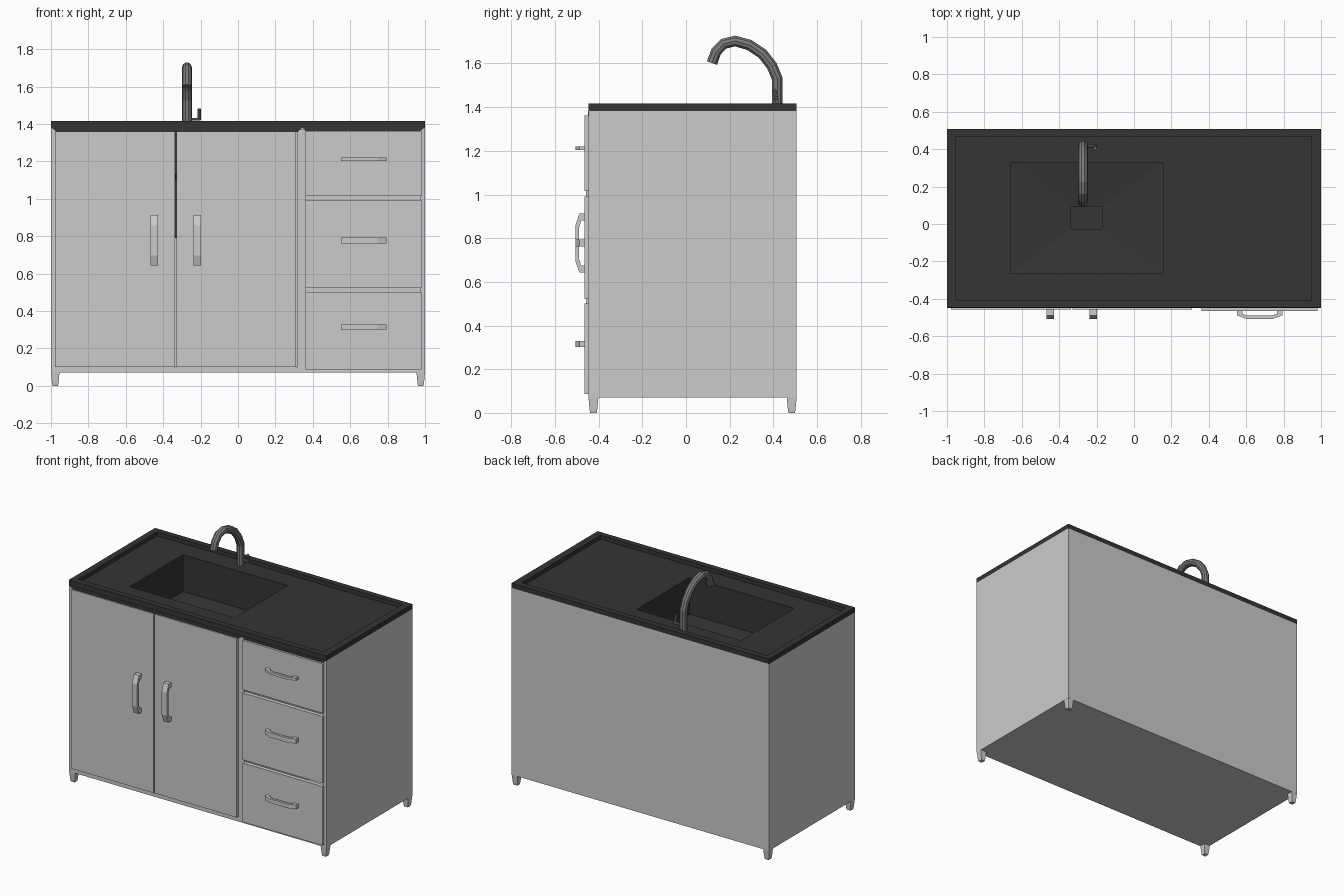
import bpy, bmesh
from mathutils import Vector

if "Cube" in bpy.data.objects:
    bpy.data.objects.remove(bpy.data.objects["Cube"])


def material(name, v):
    m = bpy.data.materials.new(name)
    m.diffuse_color = (v, v, v, 1)
    m.use_nodes = True
    m.node_tree.nodes["Principled BSDF"].inputs["Base Color"].default_value = m.diffuse_color
    return m


DARK = material("dark_stone", 0.035)
STEEL = material("steel", 0.2)


def make(name, bm, mat=None):
    bmesh.ops.recalc_face_normals(bm, faces=bm.faces)
    me = bpy.data.meshes.new(name)
    bm.to_mesh(me)
    bm.free()
    ob = bpy.data.objects.new(name, me)
    bpy.context.collection.objects.link(ob)
    if mat:
        me.materials.append(mat)
    return ob


def loft(name, loops, mat=None, cap_start=True, cap_end=True):
    bm = bmesh.new()
    rings = [[bm.verts.new(p) for p in loop] for loop in loops]
    for a, b in zip(rings, rings[1:]):
        n = len(a)
        for i in range(n):
            bm.faces.new((a[i], a[(i + 1) % n], b[(i + 1) % n], b[i]))
    if cap_start:
        bm.faces.new(rings[0][::-1])
    if cap_end:
        bm.faces.new(rings[-1])
    return make(name, bm, mat)


def rect(x0, x1, y0, y1, z):
    return [(x0, y0, z), (x1, y0, z), (x1, y1, z), (x0, y1, z)]


def box(name, x0, x1, y0, y1, z0, z1, mat=None):
    return loft(name, [rect(x0, x1, y0, y1, z0), rect(x0, x1, y0, y1, z1)], mat)


F, B = -0.447, 0.507      # front and back of the cabinet
Z0, Z1 = 0.07, 1.382      # bottom and top of the cabinet

# Hollow cabinet carcass
box("bottom_panel", -1, 1, F, B, Z0, 0.10)
box("back_panel", -0.975, 0.975, B - 0.025, B, 0.10, Z1)
box("left_panel", -1, -0.975, F, B, 0.10, Z1)
box("right_panel", 0.975, 1, F, B, 0.10, Z1)
box("divider_panel", 0.318, 0.36, F, B - 0.025, 0.10, 1.37)

# Dark mitred strips under the front edge of the counter
for side, top, low in (("left", (-1, 0.345), (-0.97, 0.32)),
                       ("right", (0.345, 1), (0.365, 0.97))):
    prof = [(top[0], Z1), (top[1], Z1), (low[1], 1.358), (low[0], 1.358)]
    loft(side + "_top_strip",
         [[(x, y, z) for x, z in prof] for y in (F - 0.002, F + 0.02)], DARK)

# Counter with raised rim, basin, sloped basin floor and drain
loft("counter_and_sink", [
    rect(-1, 1, F, B, Z1),
    rect(-1, 1, F, B, 1.416),
    rect(-0.955, 0.95, -0.407, 0.467, 1.416),
    rect(-0.955, 0.95, -0.407, 0.467, 1.388),
    rect(-0.658, 0.155, -0.262, 0.328, 1.388),
    rect(-0.658, 0.155, -0.262, 0.328, 1.13),
    rect(-0.34, -0.172, -0.027, 0.092, 1.10),
    rect(-0.34, -0.172, -0.027, 0.092, 0.79),
], DARK, cap_start=False)

# Doors and drawer fronts
box("left_door", -0.978, -0.336, F - 0.01, F + 0.012, 0.10, 1.358)
box("right_door", -0.33, 0.31, F - 0.01, F + 0.012, 0.10, 1.358)
drawers = ((1.015, 1.362, 1.212, 0.018), (0.522, 0.992, 0.777, 0.032),
           (0.086, 0.5, 0.315, 0.028))
for i, (z0, z1, hz, h) in enumerate(drawers):
    box(f"drawer_{i + 1}", 0.36, 0.982, F - 0.017, F + 0.012, z0, z1)

# Bowed pull handles: (position along length, distance out from the face)
L, OUT = 0.135, -0.507
outline = [(-L, F), (-L, -0.488), (-0.08, OUT), (0.08, OUT), (L, -0.488), (L, F),
           (0.103, F), (0.103, -0.480), (0.07, -0.490), (-0.07, -0.490),
           (-0.103, -0.480), (-0.103, F)]
for name, x in (("left_door_handle", -0.448), ("right_door_handle", -0.218)):
    loft(name, [[(x + s, y, 0.777 + t) for t, y in outline] for s in (-0.02, 0.02)])
for i, (z0, z1, hz, h) in enumerate(drawers):
    loft(f"drawer_handle_{i + 1}",
         [[(0.672 + t * 0.9, y, hz + s) for t, y in outline] for s in (-h / 2, h / 2)])

# Tapered corner feet
for sx, lx in ((-1, "left"), (1, "right")):
    for cy, ly in ((F + 0.023, "front"), (B - 0.023, "back")):
        cx = sx * 0.977
        loft(f"{ly}_{lx}_foot",
             [rect(cx - r, cx + r, cy - r, cy + r, z)
              for r, z in ((0.015, 0), (0.018, 0.02), (0.023, 0.075))])


# Pipes swept along a path
def pipe(name, pts, radius, mat):
    cu = bpy.data.curves.new(name + "_path", 'CURVE')
    cu.dimensions = '3D'
    cu.bevel_depth = radius
    cu.bevel_resolution = 3
    cu.use_fill_caps = True
    sp = cu.splines.new('POLY')
    sp.points.add(len(pts) - 1)
    for p, co in zip(sp.points, pts):
        p.co = (*co, 1)
    tmp = bpy.data.objects.new(name + "_path", cu)
    bpy.context.collection.objects.link(tmp)
    bpy.context.view_layer.update()
    me = bpy.data.meshes.new_from_object(
        tmp.evaluated_get(bpy.context.evaluated_depsgraph_get()))
    bpy.data.objects.remove(tmp)
    me.materials.clear()
    me.materials.append(mat)
    ob = bpy.data.objects.new(name, me)
    bpy.context.collection.objects.link(ob)
    for p in me.polygons:
        p.use_smooth = False
    return ob


FX = -0.273
arc = [(0.418, 1.385), (0.418, 1.53), (0.393, 1.59), (0.35, 1.645), (0.29, 1.685),
       (0.225, 1.703), (0.172, 1.69), (0.138, 1.655), (0.119, 1.602)]
pipe("faucet", [(FX, y, z) for y, z in arc], 0.026, STEEL)
pipe("faucet_lever_stem", [(FX, 0.418, 1.425), (-0.2, 0.418, 1.425)], 0.008, STEEL)
pipe("faucet_lever", [(-0.208, 0.418, 1.42), (-0.208, 0.405, 1.48)], 0.009, STEEL)
